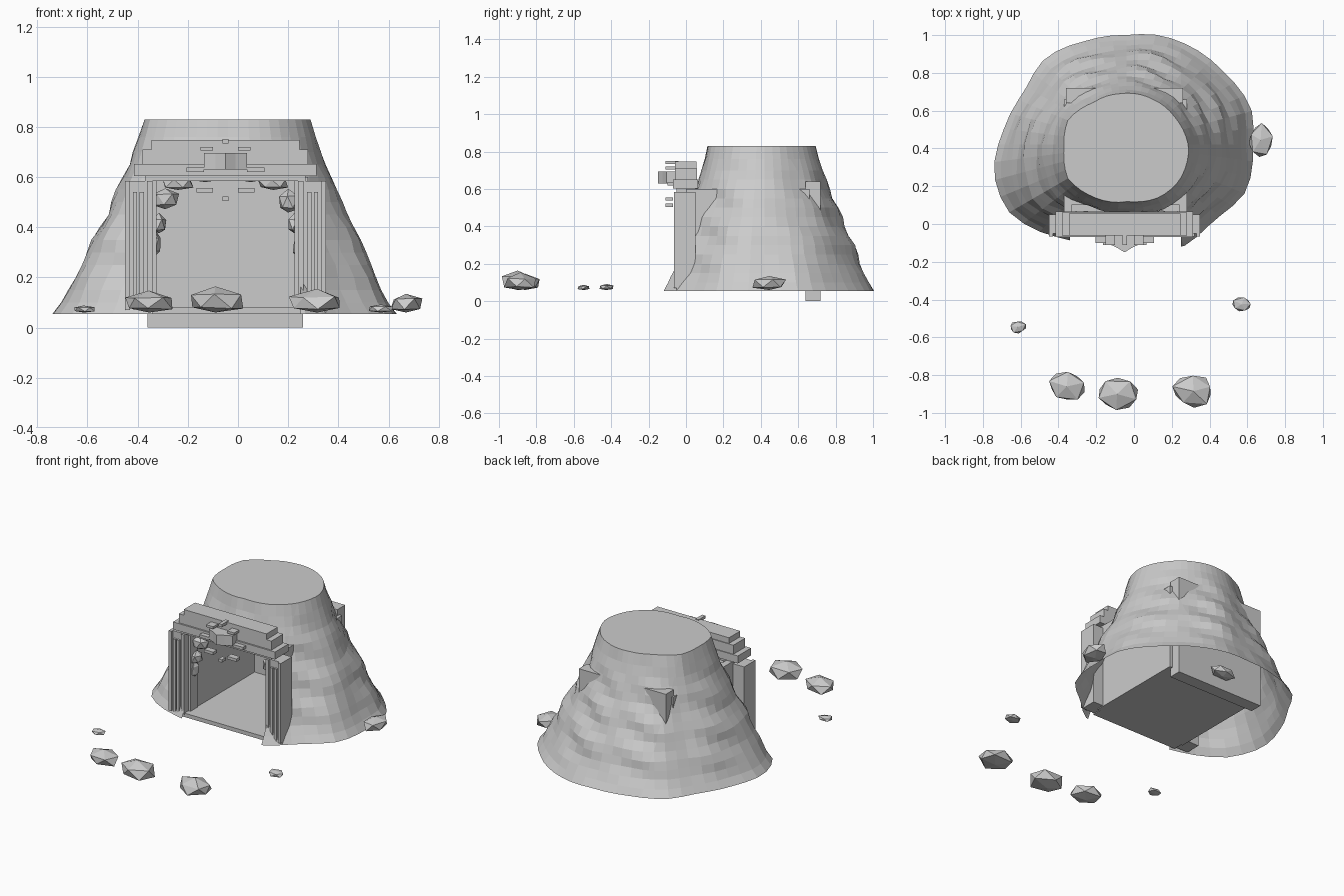
import bpy, bmesh, math, random
from mathutils import Vector

if "Cube" in bpy.data.objects:
    bpy.data.objects.remove(bpy.data.objects["Cube"])

random.seed(4)
stone = bpy.data.materials.new("grey_stone")
stone.diffuse_color = (0.6, 0.6, 0.6, 1)
stone.use_nodes = True
stone.node_tree.nodes["Principled BSDF"].inputs["Base Color"].default_value = stone.diffuse_color


def finish(name, bm):
    me = bpy.data.meshes.new(name)
    bm.to_mesh(me)
    bm.free()
    me.materials.append(stone)
    ob = bpy.data.objects.new(name, me)
    bpy.context.collection.objects.link(ob)
    return ob


def box(name, x0, x1, y0, y1, z0, z1):
    bm = bmesh.new()
    bmesh.ops.create_cube(bm, size=1)
    for v in bm.verts:
        v.co = ((x0 + x1) / 2 + v.co.x * (x1 - x0),
                (y0 + y1) / 2 + v.co.y * (y1 - y0),
                (z0 + z1) / 2 + v.co.z * (z1 - z0))
    return finish(name, bm)


def rock(name, centre, radii):
    bm = bmesh.new()
    bmesh.ops.create_icosphere(bm, subdivisions=1, radius=1)
    turn = random.uniform(0, 6.28)
    for v in bm.verts:
        d = v.co * random.uniform(0.86, 1.1)
        c, s = math.cos(turn), math.sin(turn)
        d = Vector((d.x * c - d.y * s, d.x * s + d.y * c, max(d.z, -0.75)))
        v.co = [centre[i] + d[i] * radii[i] for i in range(3)]
    # flatten to the exact height range
    return finish(name, bm)


# Mountain: base outline blended into the top outline by a height profile
CX, CY = -0.04, 0.42
BASE = [(0.63, 0.42), (0.62, 0.62), (0.48, 0.8), (0.28, 0.95), (0.13, 1.0), (-0.03, 1.0),
        (-0.25, 0.97), (-0.47, 0.88), (-0.58, 0.7), (-0.69, 0.5), (-0.745, 0.28),
        (-0.68, 0.08), (-0.58, 0.0), (-0.35, -0.08), (0.0, -0.13), (0.26, -0.12),
        (0.42, 0.02), (0.6, 0.18)]
TOP = [(0.29, 0.4), (0.22, 0.56), (0.1, 0.66), (-0.07, 0.69), (-0.22, 0.64), (-0.35, 0.55),
       (-0.37, 0.4), (-0.35, 0.24), (-0.23, 0.15), (-0.03, 0.12), (0.13, 0.14), (0.24, 0.23)]
PROFILE = [(0.055, 1), (0.1, .91), (0.15, .83), (0.2, .76), (0.25, .70), (0.3, .64), (0.35, .57),
           (0.4, .49), (0.45, .42), (0.5, .36), (0.55, .29), (0.6, .23), (0.65, .17),
           (0.7, .12), (0.76, .06), (0.83, 0)]


def radius(outline, a):
    pts = sorted((math.atan2(y - CY, x - CX) % math.tau, math.hypot(x - CX, y - CY))
                 for x, y in outline)
    pts = [(pts[-1][0] - math.tau, pts[-1][1])] + pts + [(pts[0][0] + math.tau, pts[0][1])]
    for (a0, r0), (a1, r1) in zip(pts, pts[1:]):
        if a0 <= a <= a1:
            return r0 + (r1 - r0) * (a - a0) / (a1 - a0)


N = 48
bm = bmesh.new()
rings = []
for z, f in PROFILE:
    ring = []
    for i in range(N):
        a = math.tau * i / N
        r = radius(BASE, a) * f + radius(TOP, a) * (1 - f)
        lump = math.sin(5 * a + 14 * z) * math.sin(3 * a - 19 * z) + 0.5 * math.sin(9 * a + 31 * z)
        r += 0.014 * lump * math.sin(math.pi * f)
        ring.append(bm.verts.new((CX + r * math.cos(a), CY + r * math.sin(a), z)))
    rings.append(ring)
for lo, hi in zip(rings, rings[1:]):
    for i in range(N):
        j = (i + 1) % N
        bm.faces.new((lo[i], lo[j], hi[j], hi[i]))
bm.faces.new(rings[-1])
# Doorway opening in the front of the mountain
for co, no in (((-0.34, 0, 0), (1, 0, 0)), ((0.25, 0, 0), (1, 0, 0)), ((0, 0, 0.6), (0, 0, 1))):
    bmesh.ops.bisect_plane(bm, geom=bm.verts[:] + bm.edges[:] + bm.faces[:],
                           plane_co=co, plane_no=no)
gone = []
for f in bm.faces:
    c = f.calc_center_median()
    if -0.34 < c.x < 0.25 and c.y < 0.4 and c.z < 0.6:
        gone.append(f)
bmesh.ops.delete(bm, geom=gone, context='FACES')
smooth = [finish("mountain", bm)]

# Chamber inside the mountain
box("chamber_floor", -0.36, 0.26, -0.06, 0.68, 0.055, 0.08)
box("chamber_back_wall", -0.36, 0.26, 0.64, 0.72, 0, 0.64)
box("chamber_left_wall", -0.37, -0.33, 0.0, 0.66, 0.055, 0.6)
box("chamber_right_wall", 0.24, 0.28, 0.0, 0.66, 0.055, 0.6)
box("chamber_ceiling", -0.35, 0.26, 0.1, 0.66, 0.59, 0.6)

# Ribbed door pillars, mirrored about the door centre
MID = -0.05
for side, label in ((-1, "left"), (1, "right")):
    def part(name, a, b, *rest):
        xs = sorted((MID + side * a, MID + side * b))
        box(label + "_" + name, xs[0], xs[1], *rest)
    part("pillar", 0.29, 0.4, -0.05, 0.05, 0.06, 0.585)
    part("pillar_jamb", 0.275, 0.29, -0.02, 0.05, 0.06, 0.6)
    for a, b, top in ((0.29, 0.312, 0.585), (0.325, 0.342, 0.54),
                      (0.352, 0.369, 0.54), (0.38, 0.4, 0.585)):
        part("pillar_rib", a, b, -0.065, -0.045, 0.07, top)
    # small studs on the lintel
    part("upper_stud", 0.05, 0.1, -0.11, -0.05, 0.705, 0.72)
    part("middle_stud", 0.085, 0.155, -0.1, -0.05, 0.62, 0.638)
    part("lower_stud", 0.05, 0.115, -0.11, -0.07, 0.538, 0.556)

# Stepped lintel
box("lintel_underside", -0.37, 0.27, -0.05, 0.05, 0.585, 0.606)
box("lintel_lower", -0.415, 0.313, -0.07, 0.065, 0.604, 0.652)
box("lintel_middle", -0.38, 0.28, -0.06, 0.06, 0.652, 0.71)
box("lintel_upper", -0.345, 0.245, -0.06, 0.055, 0.71, 0.747)
box("lintel_top_stud", MID - 0.012, MID + 0.012, -0.11, -0.04, 0.733, 0.751)
box("lintel_low_stud", MID - 0.012, MID + 0.012, -0.11, -0.07, 0.505, 0.523)

# Faceted boss at the centre of the lintel
bm = bmesh.new()
shape = [(-0.085, -0.06), (-0.085, -0.105), (-0.04, -0.125), (0, -0.15),
         (0.04, -0.125), (0.085, -0.105), (0.085, -0.06)]
face = bm.faces.new([bm.verts.new((MID + x, y, 0.63)) for x, y in shape])
ext = bmesh.ops.extrude_face_region(bm, geom=[face])
for v in ext["geom"]:
    if isinstance(v, bmesh.types.BMVert):
        v.co.z = 0.695
bmesh.ops.recalc_face_normals(bm, faces=bm.faces[:])
finish("lintel_boss", bm)

# Rocks lining the doorway
for x, z, rx, rz in ((-0.29, 0.51, .06, .05), (-0.24, 0.575, .065, .035), (-0.315, 0.41, .035, .045),
                     (-0.33, 0.33, .025, .06), (-0.13, 0.595, .05, .02), (0.05, 0.595, .05, .02),
                     (0.14, 0.575, .065, .035), (0.2, 0.5, .045, .055), (0.225, 0.41, .03, .045),
                     (0.24, 0.32, .025, .05)):
    smooth.append(rock("doorway_rock", (x, 0.03, z), (rx, 0.045, rz)))

# Loose rocks on the ground
for x, y, rx, ry, h in ((-0.355, -0.86, .105, .085, .085), (-0.09, -0.9, .12, .09, .105),
                        (0.315, -0.885, .12, .09, .09), (-0.615, -0.545, .048, .036, .03),
                        (0.57, -0.425, .055, .04, .035), (0.67, 0.445, .07, .095, .08),
                        (-0.04, 0.76, .09, .05, .07)):
    smooth.append(rock("ground_rock", (x, y, 0.06 + h * 0.43), (rx, ry, h * 0.57)))

for ob in bpy.context.view_layer.objects:
    ob.select_set(ob in smooth)
bpy.context.view_layer.objects.active = smooth[0]
bpy.ops.object.shade_smooth_by_angle(angle=math.radians(35))
